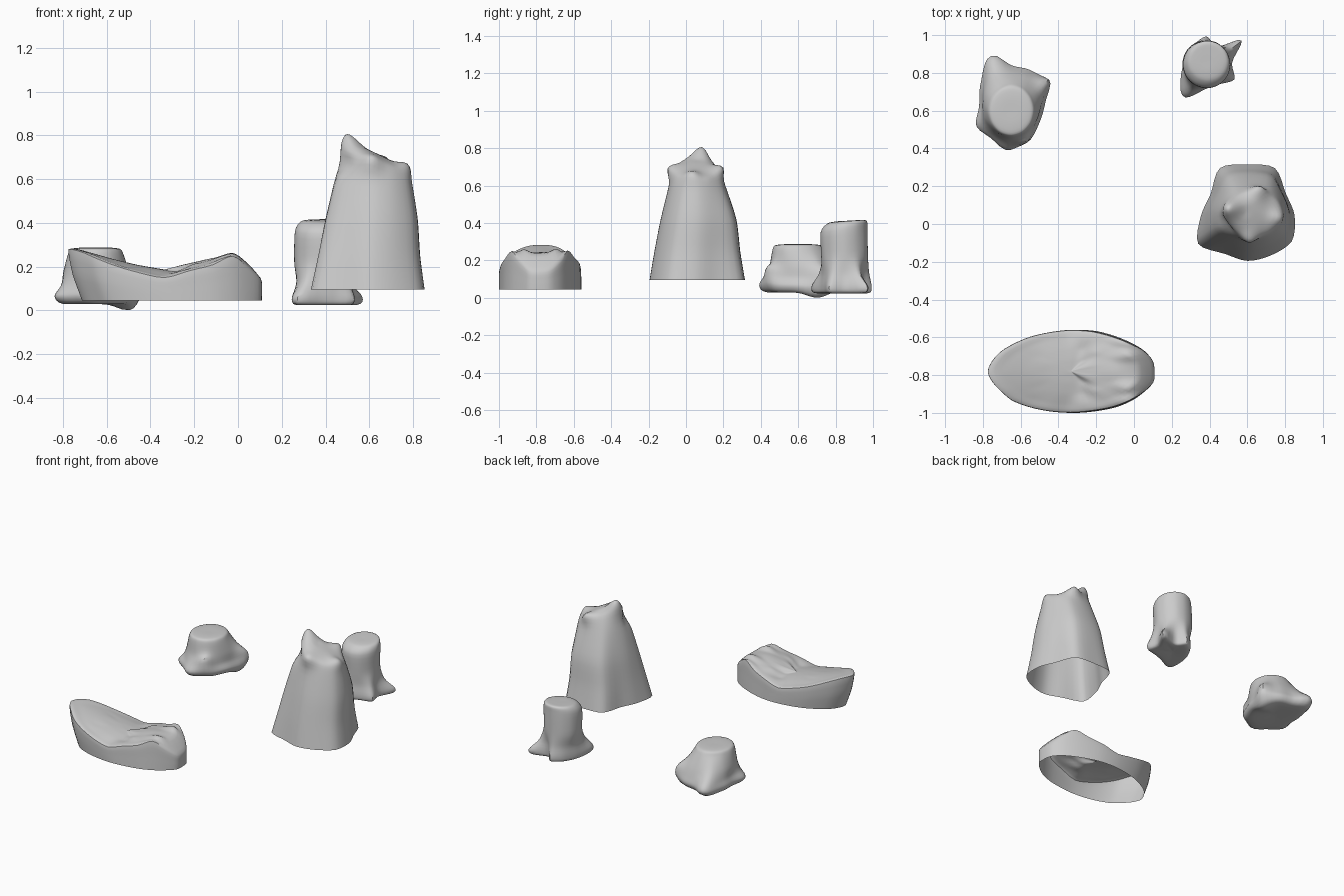
import bpy, bmesh, math
from mathutils import Vector

if "Cube" in bpy.data.objects:
    bpy.data.objects.remove(bpy.data.objects["Cube"])


def spline(p, q, r, s, t, k):
    # Cardinal spline through q and r; k is the tangent strength
    a, b = (r - p) * k, (s - q) * k
    return ((2*t**3 - 3*t*t + 1) * q + (t**3 - 2*t*t + t) * a
            + (-2*t**3 + 3*t*t) * r + (t**3 - t*t) * b)


def ring(z, cx, cy, ax, ay, radii, sx=0, sy=0):
    # Closed outline from radii at equal angles; z is a tilted plane or a function
    n = len(radii)
    pts = []
    for i, r in enumerate(radii):
        a = 2 * math.pi * i / n
        x, y = cx + ax * r * math.cos(a), cy + ay * r * math.sin(a)
        h = z(x, y) if callable(z) else z + sx * (x - cx) + sy * (y - cy)
        pts.append(Vector((x, y, h)))
    return pts


def loft(name, rings, bumps=(), around=4, up=4, k_up=0.4, k_around=0.45):
    fine = []
    n = len(rings[0])
    for r in rings:
        fine.append([spline(r[i-1], r[i], r[(i+1) % n], r[(i+2) % n], j/around, k_around)
                     for i in range(n) for j in range(around)])
    rows = []
    m = len(fine)
    for v in range(m - 1):
        q = [fine[max(v-1, 0)], fine[v], fine[v+1], fine[min(v+2, m-1)]]
        rows += [[spline(*c, j/up, k_up) for c in zip(*q)] for j in range(up)]
    rows.append(fine[-1])
    bm = bmesh.new()
    grid = []
    for row in rows:
        line = []
        for p in row:
            d = Vector()
            for pos, push, size in bumps:
                d += Vector(push) * math.exp(-((p - Vector(pos)).length / size) ** 2)
            line.append(bm.verts.new(p + d))
        grid.append(line)
    for a, b in zip(grid, grid[1:]):
        for i in range(len(a)):
            j = (i + 1) % len(a)
            bm.faces.new((a[i], a[j], b[j], b[i]))
    bmesh.ops.remove_doubles(bm, verts=bm.verts, dist=0.0005)
    bmesh.ops.recalc_face_normals(bm, faces=bm.faces)
    me = bpy.data.meshes.new(name)
    bm.to_mesh(me)
    bm.free()
    ob = bpy.data.objects.new(name, me)
    bpy.context.collection.objects.link(ob)
    bpy.ops.object.select_all(action='DESELECT')
    ob.select_set(True)
    bpy.context.view_layer.objects.active = ob
    bpy.ops.object.shade_smooth_by_angle(angle=math.radians(40))
    return ob


# Tall rock spire, open underneath
foot = [.25, .235, .29, .27, .29, .225, .245, .30, .235, .24, .245, .272]
mid = [r * .5 + .09 for r in foot]
loft("rock_spire", [
    ring(.095, .60, .045, 1, 1, foot),
    ring(.25, .603, .05, .96, .95, [r * .75 + .05 for r in foot]),
    ring(.42, .612, .06, .97, .93, mid),
    ring(.60, .62, .057, .84, .72, [r * .5 + .1 for r in mid], -.1),
    ring(.68, .625, .055, 1, .8, [.15] * 12, -.3),
    ring(.715, .61, .055, 1, .8, [.10] * 12, -.38),
    ring(.735, .59, .06, 1, 1, [.04] * 12, -.4),
    ring(.735, .59, .06, 1, 1, [0] * 12)],
    bumps=[((.51, .08, .75), (-.015, .005, .055), .05),
           ((.61, -.06, .67), (0, -.03, .02), .045),
           ((.66, .17, .68), (.01, .03, .025), .045),
           ((.76, .03, .65), (.015, 0, .025), .045),
           ((.49, .0, .66), (.03, .02, 0), .05)])

# Long low rock, open underneath
ridge = [(-.9, .28), (-.73, .28), (-.5, .215), (-.28, .178), (-.24, .212),
         (-.1, .24), (-.02, .27), (.02, .235), (.12, .13)]


def ridge_z(x, y):
    v = (y + .77) / .22
    for (x0, z0), (x1, z1) in zip(ridge, ridge[1:]):
        if x <= x1:
            z = z0 + (z1 - z0) * (x - x0) / (x1 - x0)
            return z - .035 * v * v
    return .13


hull = [1.0, 1.01, 1.0, .98, .98, 1.0, 1.0, .98, .97, .96, .97, .98,
        1.0, .98, .97, 1.0, 1.0, 1.0, 1.0, .99, 1.0, 1.0, 1.0, 1.02]


def hull_ring(z, cx, ax, f):
    return ring(z, cx, -.78, ax * f, .22 * f, hull)


loft("long_rock", [
    hull_ring(lambda x, y: .045, -.302, .41, 1),
    hull_ring(lambda x, y: .045 + .5 * (ridge_z(x, y) - .045), -.323, .432, 1),
    hull_ring(ridge_z, -.335, .445, .985),
    hull_ring(ridge_z, -.335, .445, .8),
    hull_ring(ridge_z, -.335, .445, .55),
    hull_ring(ridge_z, -.335, .445, .28),
    hull_ring(ridge_z, -.335, .445, 0)],
    around=3, k_up=0.3)

# Tall round stump with three spreading feet
root = [.13, .175, .10, .14, .12, .11, .12, .15, .19, .13, .125, .165]
c = (.385, .85)
loft("tall_stump", [
    ring(.03, *c, 1, 1, [0] * 12),
    ring(.025, *c, .9, .9, root),
    ring(.06, *c, 1.02, 1.02, root),
    ring(.13, *c, .88, .9, [r * .6 + .06 for r in root]),
    ring(.22, .382, .848, 1, 1, [.125] * 12),
    ring(.36, .385, .845, 1, 1, [.125] * 12, 0, .08),
    ring(.405, .39, .86, 1, 1, [.105] * 12, 0, .08),
    ring(.412, .385, .86, 1, 1, [.06] * 12, 0, .06),
    ring(.412, .385, .86, 1, 1, [0] * 12)],
    bumps=[((.53, .96, .05), (.035, .035, 0), .06),
           ((.28, .71, .05), (-.02, -.015, 0), .06)])

# Short wide stump with knobbly roots
root = [.18, .21, .20, .19, .23, .18, .16, .18, .20, .225, .21, .18]
c = (-.655, .64)
loft("short_stump", [
    ring(.035, *c, 1, 1, [0] * 12),
    ring(.03, *c, .85, .85, root),
    ring(.065, *c, 1.02, 1.02, root),
    ring(.11, *c, .93, .95, root),
    ring(.17, -.652, .63, .98, 1, [.5 * r + .07 for r in root]),
    ring(.25, -.65, .605, .86, .96, [.15] * 12),
    ring(.28, -.65, .60, .9, 1, [.125] * 12),
    ring(.287, -.65, .60, 1, 1, [.07] * 12),
    ring(.287, -.65, .60, 1, 1, [0] * 12)],
    bumps=[((-.73, .83, .08), (-.01, .05, 0), .06),
           ((-.46, .73, .12), (.04, .03, .02), .06),
           ((-.57, .44, .13), (.01, -.03, .04), .05),
           ((-.81, .52, .06), (-.03, -.01, 0), .06),
           ((-.68, .43, .06), (0, -.025, 0), .06),
           ((-.50, .70, .03), (0, 0, -.03), .07)])
